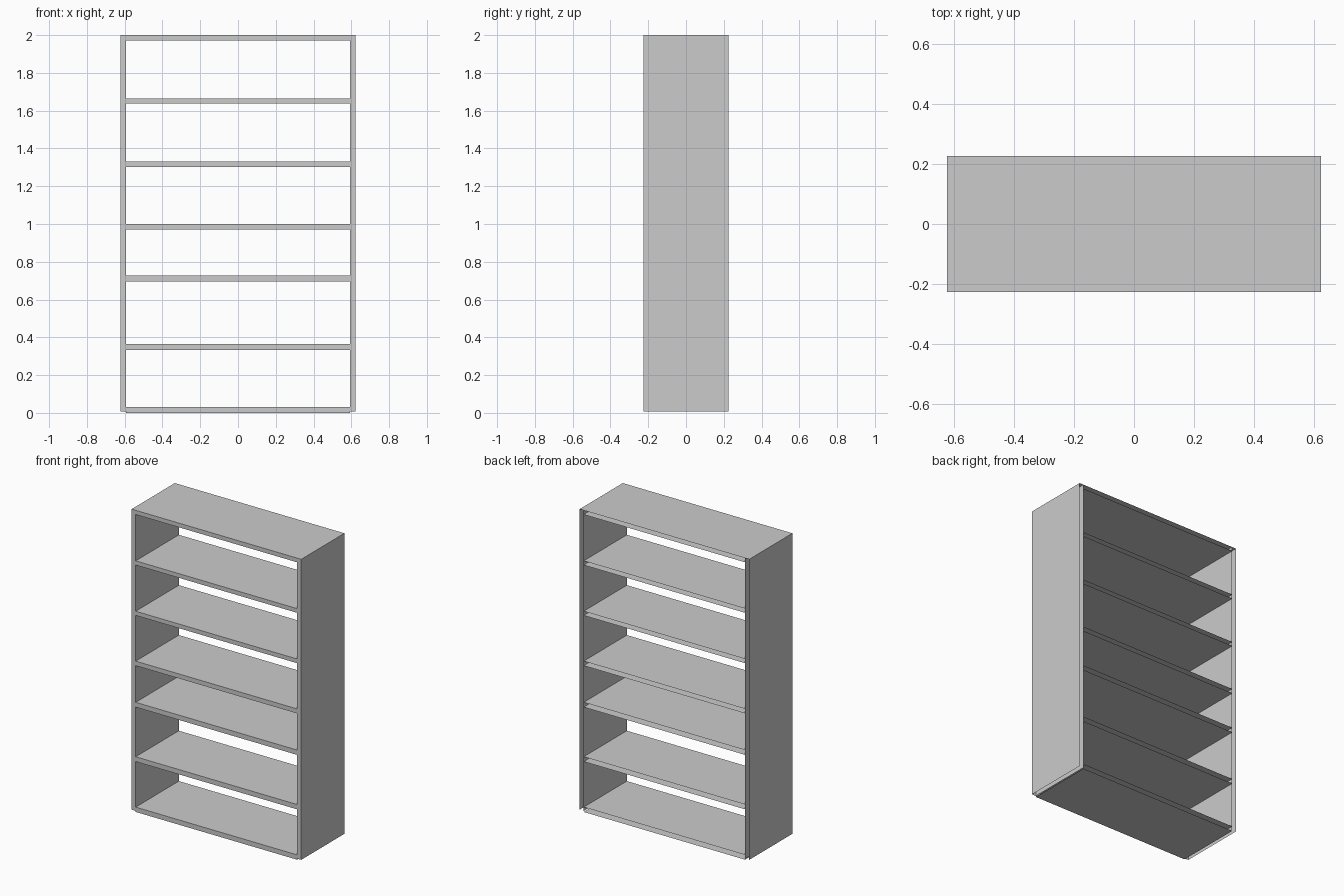
import bpy

if "Cube" in bpy.data.objects:
    bpy.data.objects.remove(bpy.data.objects["Cube"])

HALF_W, INNER, HALF_D = 0.622, 0.592, 0.226


def sheet_strip(name, start, end):
    """Join two matching point rows with flat faces (folded sheet)."""
    n = len(start)
    faces = [(i, i + 1, n + i + 1, n + i) for i in range(n - 1)]
    mesh = bpy.data.meshes.new(name)
    mesh.from_pydata(start + end, [], faces)
    obj = bpy.data.objects.new(name, mesh)
    bpy.context.collection.objects.link(obj)
    return obj


# Shelves: folded sheet closed at the front, open at the back
def shelf(name, z0, z1):
    profile = [(HALF_D, z0), (-HALF_D, z0), (-HALF_D, z1), (HALF_D, z1)]
    sheet_strip(name, [(-INNER, y, z) for y, z in profile],
                [(INNER, y, z) for y, z in profile])


# Side panels: outer sheet, front face, inner sheet, open at back and bottom
def side(name, s):
    profile = [(s * INNER, HALF_D), (s * INNER, -HALF_D),
               (s * HALF_W, -HALF_D), (s * HALF_W, HALF_D)]
    if s > 0:
        profile.reverse()
    profile.reverse()
    sheet_strip(name, [(x, y, 0.007) for x, y in profile],
                [(x, y, 2.0) for x, y in profile])
    # Cap closing the top of the side panel
    a, b = sorted((s * INNER, s * HALF_W))
    sheet_strip(name + "_cap", [(a, -HALF_D, 2), (b, -HALF_D, 2)],
                [(a, HALF_D, 2), (b, HALF_D, 2)])


side("left_side", -1)
side("right_side", 1)

levels = [(0.0, 0.032), (0.334, 0.366), (0.695, 0.727), (0.97, 1.0),
          (1.637, 1.665), (1.303, 1.331), (1.972, 2.0)]
for i, (z0, z1) in enumerate(sorted(levels)):
    shelf(f"shelf_{i + 1}", z0, z1)
